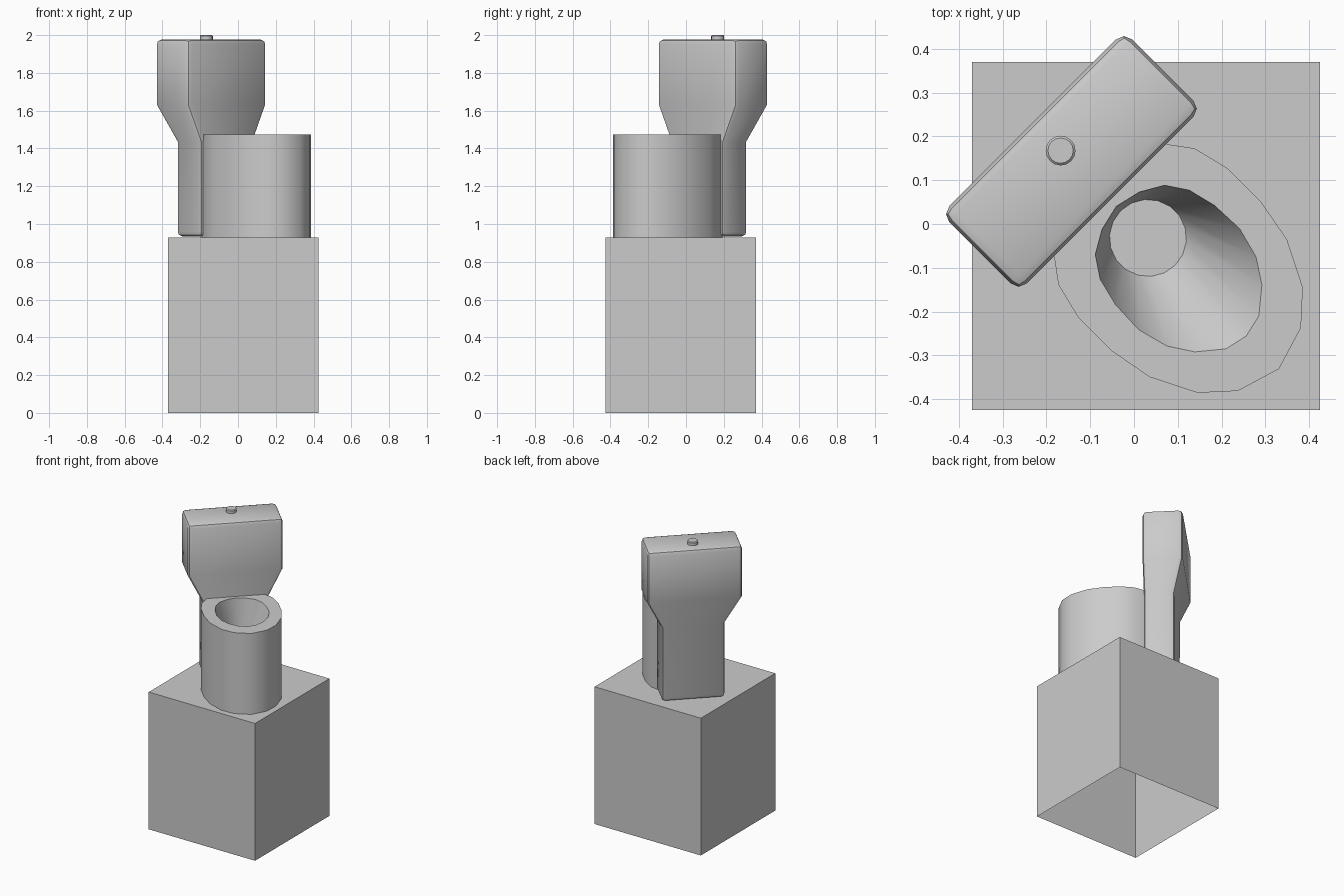
import bpy, bmesh, math
from mathutils import Matrix

if "Cube" in bpy.data.objects:
    bpy.data.objects.remove(bpy.data.objects["Cube"])

TURN = Matrix.Rotation(math.radians(45), 4, 'Z')   # toilet faces the plinth corner
BASE, RIM, WELL = 0.928, 1.475, 1.28


def finish(bm, name, smooth=None, turn=True):
    """Turn a bmesh into a named object, optionally smooth shaded."""
    if turn:
        bm.transform(TURN)
    mesh = bpy.data.meshes.new(name)
    bm.to_mesh(mesh)
    bm.free()
    ob = bpy.data.objects.new(name, mesh)
    bpy.context.collection.objects.link(ob)
    if smooth:
        bpy.ops.object.select_all(action='DESELECT')
        ob.select_set(True)
        bpy.context.view_layer.objects.active = ob
        bpy.ops.object.shade_smooth_by_angle(angle=math.radians(smooth))
    return ob


def ring(bm, pts, z):
    return [bm.verts.new((x, y, z)) for x, y in pts]


def bridge(bm, a, b):
    n = len(a)
    for i in range(n):
        j = (i + 1) % n
        bm.faces.new((a[i], a[j], b[j], b[i]))


def mirrored(half):
    """Close a half outline across x = 0."""
    return half + [(-x, y) for x, y in reversed(half) if x > 0]


# Plinth: box open at the bottom
bm = bmesh.new()
bmesh.ops.create_cube(bm, size=1)
bm.faces.ensure_lookup_table()
bottom = min(bm.faces, key=lambda f: f.calc_center_median().z)
bmesh.ops.delete(bm, geom=[bottom], context='FACES_ONLY')
bm.transform(Matrix.Translation((0.0275, -0.0275, BASE / 2)) @ Matrix.Diagonal((0.795, 0.795, BASE, 1)))
finish(bm, "plinth", turn=False)

# Tank: rectangular sections, narrow stem flaring to a wide cistern
bm = bmesh.new()
front = 0.077
rings = []
for z, half, back in ((0.933, 0.198, 0.268), (1.435, 0.198, 0.268),
                      (1.63, 0.295, 0.327), (1.978, 0.295, 0.327)):
    rings.append(ring(bm, [(-half, front), (half, front), (half, back), (-half, back)], z))
for a, b in zip(rings, rings[1:]):
    bridge(bm, a, b)
bm.faces.new(rings[0][::-1])
bm.faces.new(rings[-1])
bmesh.ops.recalc_face_normals(bm, faces=bm.faces[:])
hard = [e for e in bm.edges if e.calc_face_angle() > math.radians(40)]
bmesh.ops.bevel(bm, geom=hard, offset=0.026, segments=2, profile=0.5, affect='EDGES')
finish(bm, "tank", 30)

# Flush button on the tank top
bm = bmesh.new()
bmesh.ops.create_cone(bm, cap_ends=True, segments=16, radius1=0.034, radius2=0.034, depth=0.04)
rim = [e for e in bm.edges if all(v.co.z > 0 for v in e.verts)]
bmesh.ops.bevel(bm, geom=rim, offset=0.005, segments=1, affect='EDGES')
bmesh.ops.translate(bm, vec=(0, 0.237, 1.98), verts=bm.verts[:])
finish(bm, "flush_button", 40)

# Bowl: straight egg-shaped wall, flat rim, hollow sloping to a round well
outer = mirrored([(0, -0.468), (0.102, -0.437), (0.170, -0.375), (0.222, -0.272), (0.241, -0.168),
                  (0.241, -0.061), (0.220, 0.024), (0.184, 0.073), (0.165, 0.11)])
inner = mirrored([(0, -0.362), (0.053, -0.350), (0.108, -0.305), (0.144, -0.250), (0.163, -0.178),
                  (0.160, -0.100), (0.144, -0.035), (0.112, 0.013), (0.06, 0.043), (0, 0.057)])
n = len(inner)
well = [(0.088 * math.sin(2 * math.pi * i / n), -0.045 - 0.088 * math.cos(2 * math.pi * i / n))
        for i in range(n)]
bm = bmesh.new()
foot, lip = ring(bm, outer, BASE), ring(bm, outer, RIM)
hole, drain = ring(bm, inner, RIM), ring(bm, well, WELL)
bridge(bm, foot, lip)
bridge(bm, hole, drain)
bm.faces.new(foot[::-1])
bm.faces.new(drain)
edges = [bm.edges.get((r[i], r[i - 1])) for r in (lip, hole) for i in range(len(r))]
bmesh.ops.triangle_fill(bm, use_beauty=True, edges=edges)
bmesh.ops.recalc_face_normals(bm, faces=bm.faces[:])
finish(bm, "bowl", 38)
